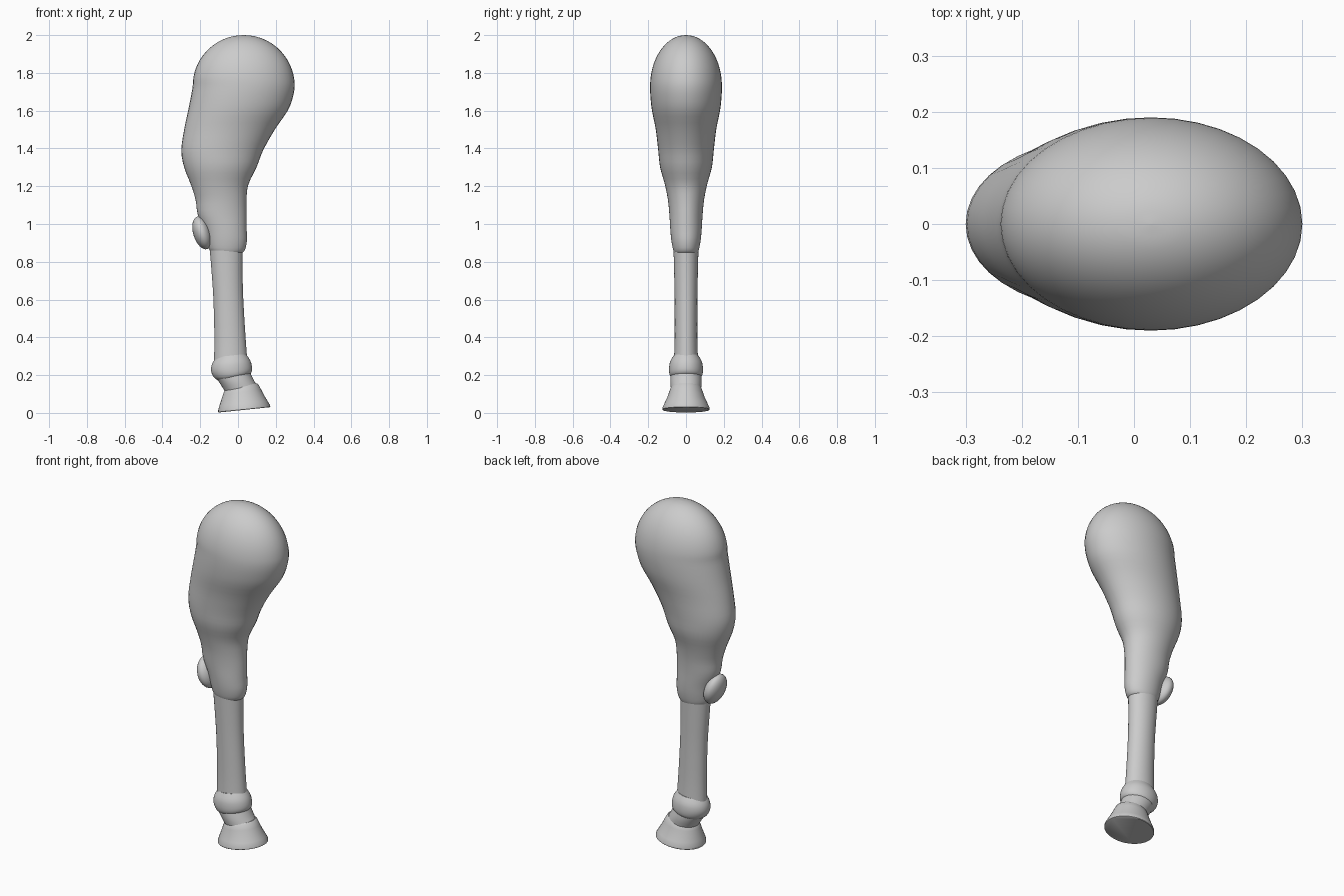
import bpy, bmesh, math
from mathutils import Matrix

cube = bpy.data.objects.get("Cube")
if cube:
    bpy.data.objects.remove(cube, do_unlink=True)

grey = bpy.data.materials.new("plain grey")
grey.use_nodes = True
colour = (0.6, 0.6, 0.6, 1)
grey.diffuse_color = colour
grey.node_tree.nodes["Principled BSDF"].inputs["Base Color"].default_value = colour

SIDES = 40


def finish(name, bm, angle):
    bmesh.ops.recalc_face_normals(bm, faces=bm.faces)
    mesh = bpy.data.meshes.new(name)
    bm.to_mesh(mesh)
    bm.free()
    mesh.materials.append(grey)
    ob = bpy.data.objects.new(name, mesh)
    bpy.context.collection.objects.link(ob)
    bpy.ops.object.select_all(action='DESELECT')
    ob.select_set(True)
    bpy.context.view_layer.objects.active = ob
    bpy.ops.object.shade_smooth_by_angle(angle=math.radians(angle))
    return ob


def spline(rows, steps):
    """Smooth in-between cross-sections through the given ones."""
    out = []
    for i in range(len(rows) - 1):
        a, b, c, d = (rows[max(0, min(len(rows) - 1, i + k))] for k in (-1, 0, 1, 2))
        for s in range(steps):
            t = s / steps
            out.append([q + 0.5 * t * (r - p + t * (2 * p - 5 * q + 4 * r - w
                        + t * (3 * (q - r) + w - p)))
                        for p, q, r, w in zip(a, b, c, d)])
    return out + [rows[-1]]


def loft(name, rows, steps=3, angle=40):
    """Oval sections: back x, back z, front x, front z, half depth."""
    bm = bmesh.new()
    rings = []
    for xb, zb, xf, zf, depth in spline(rows, steps):
        ring = []
        for k in range(SIDES):
            a = math.tau * k / SIDES
            f = (1 + math.cos(a)) / 2
            ring.append(bm.verts.new((xb + (xf - xb) * f, depth * math.sin(a),
                                      zb + (zf - zb) * f)))
        rings.append(ring)
    for lo, hi in zip(rings, rings[1:]):
        for k in range(SIDES):
            n = (k + 1) % SIDES
            bm.faces.new((lo[k], lo[n], hi[n], hi[k]))
    bm.faces.new(rings[0])
    bm.faces.new(rings[-1])
    return finish(name, bm, angle)


# Thigh and gaskin, topped with a rounded haunch
level = [(-.12, .84, .01, .84, .055), (-.15, .86, .035, .86, .067),
         (-.165, .91, .047, .91, .077), (-.18, .97, .046, .97, .083),
         (-.213, 1.05, .045, 1.05, .088), (-.225, 1.13, .045, 1.13, .096),
         (-.25, 1.21, .055, 1.21, .112), (-.285, 1.3, .098, 1.3, .137),
         (-.3, 1.39, .133, 1.39, .147), (-.285, 1.5, .195, 1.5, .16),
         (-.264, 1.6, .263, 1.6, .18), (-.25, 1.67, .29, 1.67, .188)]
for i in range(10):
    a = math.radians(10 * i - .5)
    r, z = math.cos(a), 1.73 + .27 * math.sin(a)
    level.append((.03 - .27 * r, z, .03 + .27 * r, z, .19 * r))
loft("upper_leg", level)

# Cannon bone
loft("cannon", [(-.15, .87, .025, .87, .066), (-.14, .75, .024, .75, .063),
                (-.13, .6, .028, .6, .06), (-.125, .4, .04, .4, .06),
                (-.127, .27, .05, .27, .064)])

# Fetlock joint
loft("fetlock", [(-.115, .295, .042, .312, .066), (-.137, .26, .066, .275, .085),
                 (-.142, .22, .075, .235, .09), (-.125, .185, .068, .21, .085),
                 (-.1, .17, .045, .195, .07)])

# Pastern sloping towards the hoof
loft("pastern", [(-.12, .19, .06, .225, .08), (-.095, .155, .08, .18, .083),
                 (-.07, .115, .1, .145, .08)])

# Hoof with flat sole
loft("hoof", [(-.06, .126, .095, .155, .07), (-.07, .122, .108, .15, .08),
              (-.088, .07, .14, .09, .1), (-.105, .015, .17, .04, .125),
              (-.103, .002, .168, .03, .123)], 2, 35)

# Point of the hock, a rounded knob on the back
bm = bmesh.new()
bmesh.ops.create_uvsphere(bm, u_segments=32, v_segments=16, radius=1)
bmesh.ops.transform(bm, verts=bm.verts, matrix=Matrix.Translation((-.19, 0, .953))
                    @ Matrix.Rotation(-.3, 4, 'Y') @ Matrix.Diagonal((.047, .08, .09, 1)))
finish("hock_point", bm, 60)
